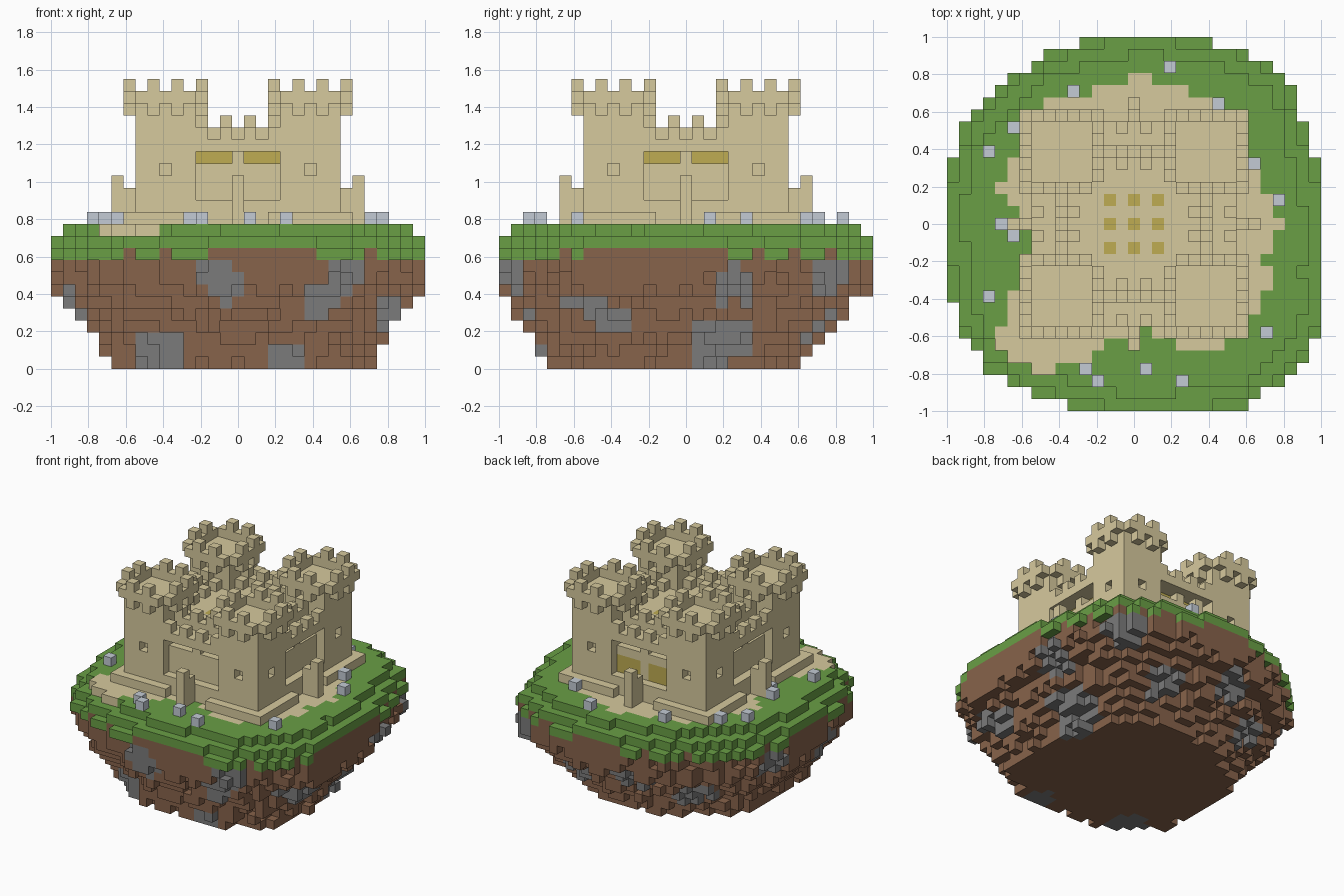
import bpy
import bmesh
import math
import random
from mathutils import Vector

if "Cube" in bpy.data.objects:
    bpy.data.objects.remove(bpy.data.objects["Cube"])

random.seed(4)
V = 2 / 31  # block size
cells = {}  # grid position -> (part, colour)


def make_material(name, rgb):
    linear = [(c / 255) ** 2.2 for c in rgb] + [1]
    mat = bpy.data.materials.new(name)
    mat.use_nodes = True
    mat.diffuse_color = linear
    mat.node_tree.nodes["Principled BSDF"].inputs["Base Color"].default_value = linear
    return mat


COLOURS = ["sand", "grass", "dirt", "rock", "pebble", "gold"]
RGB = [(213, 200, 156), (105, 157, 71), (134, 99, 76), (122, 122, 122),
       (194, 202, 212), (189, 171, 83)]
MATERIALS = [make_material(n, c) for n, c in zip(COLOURS, RGB)]


def fill(part, colour, xs, ys, zs):
    """Fill a box of blocks; each range includes both ends."""
    for x in range(xs[0], xs[1] + 1):
        for y in range(ys[0], ys[1] + 1):
            for z in range(zs[0], zs[1] + 1):
                cells[x, y, z] = (part, colour)


def turned(x, y):
    """The four quarter turns of a grid position."""
    for _ in range(4):
        yield x, y
        x, y = -y, x


def fill_turned(part, colour, xs, ys, zs):
    for x in range(xs[0], xs[1] + 1):
        for y in range(ys[0], ys[1] + 1):
            for tx, ty in turned(x, y):
                fill(part, colour, (tx, tx), (ty, ty), zs)


def radius_at(outline, angle):
    """Interpolate an outline sampled at equal angles."""
    t = angle / math.tau * len(outline) % len(outline)
    i = int(t)
    a, b = outline[i], outline[(i + 1) % len(outline)]
    return a + (b - a) * (t - i)


# Outlines of the island and of its sandy clearing in blocks,
# counter-clockwise from +x
ISLAND = [15.9, 15.9, 16.2, 17.7, 16.8, 16, 15.9, 15.6, 15.8, 15.7, 16.2, 16.1,
          15.9, 15.9, 16.8, 17, 16.2, 15.7, 15.9, 16.2, 17.6, 17.9, 17.9, 16.2]
CLEARING = [12.3, 11.3, 11, 12.5, 11.9, 12, 12.2, 11.4, 12.1, 12.7, 11, 11.8,
            8.6, 8.8, 11.5, 16, 14.2, 10.6, 8.6, 9.5, 12.5, 12.6, 12.6, 11.3]
# Width of each dirt layer, bottom up
TAPER = [.67, .70, .74, .79, .84, .88, .95, .99, 1]
# Rock patches: direction in degrees, height, size
PATCHES = [(200, .37, .14), (233, .1, .15), (261, .52, .1), (266, .44, .09),
           (292, .1, .12), (297, .37, .09), (302, .47, .11), (325, .36, .11),
           (333, .26, .11), (16, .14, .18), (16, .42, .13), (48, .5, .15),
           (65, .24, .13), (100, .36, .13), (130, .2, .13), (160, .46, .13)]


def is_rock(p):
    for degrees, height, size in PATCHES:
        a = math.radians(degrees)
        r = radius_at(ISLAND, a) * V * TAPER[int(height / V)] - .04
        centre = Vector((r * math.cos(a), r * math.sin(a), height))
        if (p - centre).length < size:
            return True
    return False


# Island: tapered dirt with rock patches, then stepped grass with sand
for x in range(-15, 16):
    for y in range(-15, 16):
        dist = math.hypot(x, y)
        angle = math.atan2(y, x)
        edge = radius_at(ISLAND, angle)
        covered = dist < edge - .6
        for z, taper in enumerate(TAPER):
            lean = math.hypot(x, y + 3 * (1 - taper))
            reach = edge * taper + random.uniform(-.8, .5)
            if dist < edge and lean < reach:
                p = Vector((x * V, y * V, (z + .5) * V))
                cells[x, y, z] = ("island_base", "rock" if is_rock(p) else "dirt")
        if dist < edge:
            cells[x, y, 9] = ("island_base", "dirt" if covered else "grass")
        if covered:
            cells[x, y, 10] = ("turf", "grass")
        if dist < edge - 1.8:
            sandy = dist < radius_at(CLEARING, angle)
            cells[x, y, 11] = ("turf", "sand" if sandy else "grass")

# Loose pebbles on the turf
for x, y in [(3, 13), (-5, 11), (7, 10), (-10, 8), (-12, 6), (10, 5), (12, 2),
             (-11, 0), (-10, -1), (-12, -6), (11, -9), (-4, -12), (1, -12),
             (-3, -13), (4, -13)]:
    cells[x, y, 12] = ("pebbles", "pebble")

# Plinth under the castle, with a stepped post in the middle of each side
fill("plinth", "sand", (-8, 8), (-8, 8), (12, 12))
fill_turned("plinth", "sand", (3, 9), (3, 9), (12, 12))
fill_turned("side_posts", "sand", (0, 0), (10, 10), (12, 15))
fill_turned("side_posts", "sand", (0, 0), (9, 9), (12, 14))

# Keep: walls with a foot ledge and a light slot under the outer rim
fill("keep", "sand", (-6, 6), (-6, 6), (13, 18))
fill_turned("keep_wall", "sand", (-3, 3), (8, 8), (13, 13))
fill_turned("keep_wall", "sand", (-3, 3), (7, 7), (13, 16))
fill_turned("keep_wall", "sand", (0, 0), (7, 7), (17, 17))
for xs in ((-3, -1), (1, 3)):
    fill_turned("keep", "gold", xs, (6, 6), (17, 17))

# Outer parapet, and a higher inner one behind the walkway
fill_turned("outer_parapet", "sand", (-3, 3), (7, 8), (18, 18))
fill_turned("inner_parapet", "sand", (-3, 3), (6, 6), (19, 19))
for x in (-3, -1, 1, 3):
    fill_turned("outer_parapet", "sand", (x, x), (8, 8), (19, 19))
    fill_turned("inner_parapet", "sand", (x, x), (5, 5), (19, 19))
    fill_turned("inner_parapet", "sand", (x, x), (6, 6), (20, 20))

# Golden back windows and roof lights
for xs in ((-3, -1), (1, 3)):
    fill("keep_wall", "gold", xs, (7, 7), (14, 15))
for x in (-2, 0, 2):
    for y in (-2, 0, 2):
        cells[x, y, 18] = ("keep", "gold")

# Corner towers with corbels, rim and merlons; the rim has open corners
fill_turned("corner_towers", "sand", (4, 8), (4, 8), (13, 21))
for x in range(3, 10):
    for y in range(3, 10):
        if (x in (3, 9)) != (y in (3, 9)):
            fill_turned("tower_battlements", "sand", (x, x), (y, y), (22, 22))
            if x % 2 and y % 2:
                fill_turned("tower_battlements", "sand", (x, x), (y, y), (21, 21))
                fill_turned("tower_battlements", "sand", (x, x), (y, y), (23, 23))

# Small window holes on the outer tower faces
for x, y in ((6, 8), (8, 6)):
    for tx, ty in turned(x, y):
        del cells[tx, ty, 16]


def build(part):
    """Make one mesh from the exposed block faces of a part."""
    bm = bmesh.new()
    corners = {}

    def corner(p):
        key = tuple(round(c * 2) for c in p)
        if key not in corners:
            corners[key] = bm.verts.new(p * V)
        return corners[key]

    for (x, y, z), (owner, colour) in cells.items():
        if owner != part:
            continue
        for axis in range(3):
            for sign in (-1, 1):
                n = Vector((0, 0, 0))
                n[axis] = sign
                if (x + int(n.x), y + int(n.y), z + int(n.z)) in cells:
                    continue
                u = Vector((0, 0, 0))
                u[(axis + 1) % 3] = .5
                w = n.cross(u)
                mid = Vector((x, y, z + .5)) + n / 2
                loop = [mid - u - w, mid + u - w, mid + u + w, mid - u + w]
                face = bm.faces.new([corner(p) for p in loop])
                face.material_index = COLOURS.index(colour)
    mesh = bpy.data.meshes.new(part)
    bm.to_mesh(mesh)
    bm.free()
    for mat in MATERIALS:
        mesh.materials.append(mat)
    bpy.context.collection.objects.link(bpy.data.objects.new(part, mesh))


for part in sorted({owner for owner, _ in cells.values()}):
    build(part)
